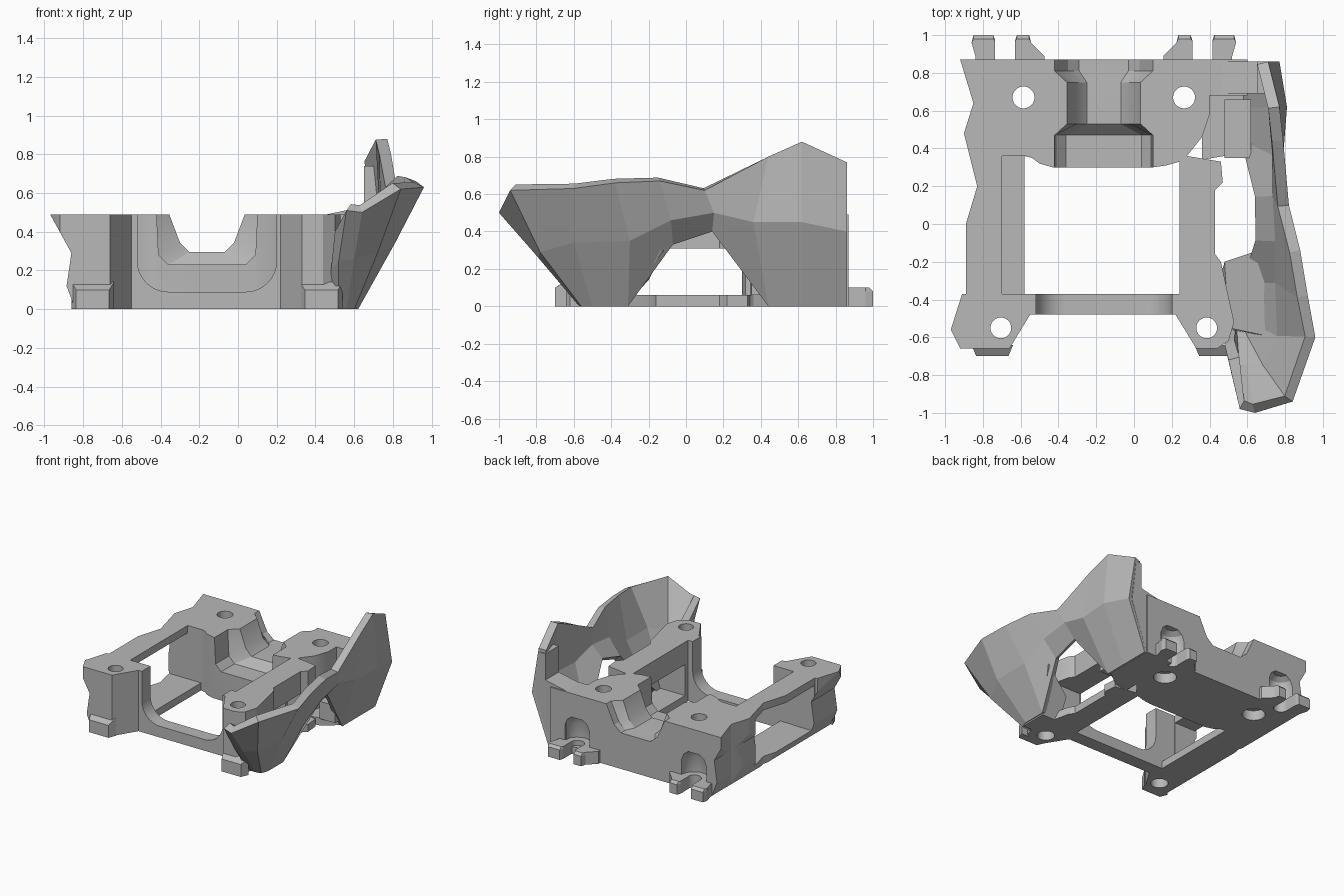
import bpy, bmesh, math

cube = bpy.data.objects.get("Cube")
if cube:
    bpy.data.objects.remove(cube, do_unlink=True)

grey = bpy.data.materials.new("plain_grey")
grey.use_nodes = True
GREY = (0.48, 0.48, 0.48, 1)
grey.diffuse_color = GREY
grey.node_tree.nodes["Principled BSDF"].inputs["Base Color"].default_value = GREY


def make(name, bm):
    bmesh.ops.recalc_face_normals(bm, faces=bm.faces)
    me = bpy.data.meshes.new(name)
    bm.to_mesh(me)
    bm.free()
    me.materials.append(grey)
    ob = bpy.data.objects.new(name, me)
    bpy.context.collection.objects.link(ob)
    return ob


def loft(name, rings):
    """Join matching closed rings of points and cap both ends."""
    bm = bmesh.new()
    rows = [[bm.verts.new(p) for p in ring] for ring in rings]
    bm.faces.new(rows[0])
    bm.faces.new(rows[-1])
    n = len(rows[0])
    for a, b in zip(rows, rows[1:]):
        for i in range(n):
            j = (i + 1) % n
            bm.faces.new((a[i], a[j], b[j], b[i]))
    return make(name, bm)


def prism(name, pts, lo, hi, axis="z"):
    """Extrude a 2D outline: xy along z, or xz along y."""
    if axis == "z":
        return loft(name, [[(x, y, d) for x, y in pts] for d in (lo, hi)])
    return loft(name, [[(x, d, z) for x, z in pts] for d in (lo, hi)])


def box(name, x0, x1, y0, y1, z0, z1):
    return prism(name, [(x0, y0), (x1, y0), (x1, y1), (x0, y1)], z0, z1)


def disc(x, y, r, n=32):
    return [(x + r * math.cos(math.tau * i / n), y + r * math.sin(math.tau * i / n)) for i in range(n)]


def apply(ob, mod):
    bpy.context.view_layer.objects.active = ob
    bpy.ops.object.modifier_apply(modifier=mod.name)


def cut(ob, cutter):
    mod = ob.modifiers.new("cut", "BOOLEAN")
    mod.operation, mod.solver, mod.object = "DIFFERENCE", "EXACT", cutter
    apply(ob, mod)
    bpy.data.objects.remove(cutter, do_unlink=True)


MID = -0.16   # symmetry line of the frame
TOP = 0.49

# Frame: full outline, then carved
frame = prism("frame", [
    (-0.92, 0.87), (-0.85, 0.64), (-0.9, 0.48), (-0.83, 0.2), (-0.89, 0), (-0.89, -0.37),
    (-0.91, -0.37), (-0.97, -0.56), (-0.92, -0.66), (-0.66, -0.66), (-0.55, -0.48),
    (0.22, -0.48), (0.33, -0.66), (0.44, -0.66), (0.5, -0.62), (0.53, -0.52), (0.46, -0.2),
    (0.43, -0.16), (0.43, 0.18), (0.47, 0.22), (0.46, 0.33), (0.28, 0.36), (0.36, 0.46),
    (0.4, 0.58), (0.4, 0.68), (0.6, 0.68), (0.6, 0.87)], 0, TOP)

# Central opening
cut(frame, prism("opening", [
    (-0.58, -0.37), (0.24, -0.37), (0.24, 0.33), (0.17, 0.31), (0.1, 0.3), (-0.43, 0.3),
    (-0.5, 0.32), (-0.54, 0.35), (-0.58, 0.36)], -0.1, 0.6))
cut(frame, box("shelf_cut", -0.7, -0.57, -0.37, 0.36, 0.06, 0.6))

# Side windows under the top rails
cut(frame, box("left_window", -1.2, -0.57, -0.365, 0.36, 0.06, 0.43))
cut(frame, box("right_window", 0.2, 0.56, -0.33, 0.345, 0.06, 0.31))

# Flared outer flank
cut(frame, prism("flank_cut", [
    (-1.2, -0.1), (-0.83, -0.1), (-0.84, 0), (-0.885, 0.12), (-0.86, 0.29), (-0.97, TOP),
    (-1.02, 0.6), (-1.2, 0.6)], -1, 1, "y"))

# Rounded U between the front posts
arc = [(0.2 + 0.16 * math.cos(a), 0.25 - 0.16 * math.sin(a))
       for a in (math.pi / 2 * i / 8 for i in range(9))]
half_u = [(0.36, 0.6)] + arc
cut(frame, prism("front_u", [(MID + x, z) for x, z in half_u] +
                 [(MID - x, z) for x, z in reversed(half_u)], -0.6, -0.365, "y"))


# Notch through the rear block, flared at both ends
def notch_ring(y, top, low, flat, floor):
    s = [(top, 0.6), (top, TOP), (low, floor + 0.05), (flat, floor)]
    return ([(MID + x, y, z) for x, z in s] +
            [(MID - x, y, z) for x, z in reversed(s)])


narrow = (0.195, 0.14, 0.09, 0.295)
wide = (0.26, 0.25, 0.2, 0.23)
rear = (0.26, 0.19, 0.13, 0.29)
cut(frame, loft("notch", [notch_ring(y, *s) for y, s in (
    (0.2, wide), (0.47, wide), (0.53, narrow), (0.75, narrow), (0.81, rear), (0.95, rear))]))

# Screw holes with counterbores, and rounded rear pockets
for side in (-1, 1):
    for x, y, r, big in ((0.425, 0.67, 0.058, 0.085), (0.545, -0.55, 0.055, 0.065)):
        cx = MID + side * x
        cut(frame, prism("hole", disc(cx, y, r), -0.1, 0.6))
        cut(frame, prism("counterbore", disc(cx, y, big), -0.1, 0.08))
    px = MID + side * 0.52
    cut(frame, loft("pocket", [[(x, y, z) for x, y in disc(px, 0.87, r)]
                               for z, r in ((0.1, 0.11), (0.22, 0.11), (0.27, 0.09), (0.3, 0.05))]))
    cut(frame, prism("slot", disc(px, 0.87, 0.055), -0.1, 0.11))

    # Rear hooks with chamfered tips
    for label, sx, near, far, root in (("outer_hook", side, 0.055, 0.18, 0.16),
                                       ("inner_hook", -side, 0.05, 0.135, 0.205)):
        o = [(near, 0.86), (near, 0.97), (near + 0.01, 1.0), (far - 0.01, 1.0), (far, 0.96),
             (root, 0.89), (root, 0.86)]
        loft(label, [[(px + sx * x, min(y, tip), z) for x, y in o]
                     for z, tip in ((0, 1), (0.08, 1), (0.1, 0.98))])

    # Front feet, tapered toward the tip
    fx = MID + side * 0.59
    loft("front_foot", [[(fx - w, y, 0), (fx + w, y, 0), (fx + w, y, h), (fx - w, y, h)]
                        for y, w, h in ((-0.7, 0.085, 0.1), (-0.64, 0.11, 0.14))])

# Floor pieces tying the guard to the frame
prism("rear_floor", [(0.36, 0.34), (0.48, 0.36), (0.61, 0.46), (0.61, 0.86), (0.36, 0.86)], 0, 0.06)
box("rear_bracket", 0.48, 0.62, 0.35, 0.66, 0.06, 0.2)
prism("rear_web", [(0.46, 0), (0.6, 0), (0.74, 0.4), (0.7, 0.74), (0.65, 0.74), (0.65, 0.53),
                   (0.46, 0.49)], 0.69, 0.86, "y")
loft("front_web", [
    [(0.46, -0.55, 0), (0.6, -0.55, 0), (0.74, -0.6, 0.28), (0.5, -0.55, 0.14)],
    [(0.44, -0.33, 0), (0.6, -0.33, 0), (0.72, -0.12, 0.3), (0.48, -0.2, 0.14)]])

# Guard: a faceted shell, stations run from the front fold to the rear edge
stations = [
    [(0.49, -0.58, 0.01), (0.48, -0.64, 0.2), (0.5, -0.72, 0.4)],
    [(0.52, -0.57, 0), (0.52, -0.78, 0.25), (0.56, -0.98, 0.51)],
    [(0.56, -0.57, 0), (0.6, -0.79, 0.26), (0.64, -1.0, 0.5)],
    [(0.6, -0.56, 0), (0.72, -0.78, 0.29), (0.84, -0.94, 0.62)],
    [(0.62, -0.5, 0), (0.81, -0.6, 0.34), (0.96, -0.6, 0.63)],
    [(0.62, -0.31, 0), (0.8, -0.3, 0.35), (0.92, -0.38, 0.66)],
    [(0.69, -0.07, 0.33), (0.8, -0.08, 0.46), (0.88, -0.14, 0.67)],
    [(0.69, 0.14, 0.4), (0.79, 0.15, 0.5), (0.82, 0.1, 0.62)],
    [(0.62, 0.44, 0), (0.79, 0.36, 0.45), (0.79, 0.44, 0.8)],
    [(0.62, 0.62, 0), (0.81, 0.62, 0.45), (0.77, 0.62, 0.88)],
    [(0.62, 0.86, 0), (0.77, 0.86, 0.4), (0.71, 0.86, 0.77)]]
bm = bmesh.new()
rows = [[bm.verts.new(p) for p in s] for s in stations]
for a, b in zip(rows, rows[1:]):
    for k in range(2):
        bm.faces.new((a[k], b[k], b[k + 1], a[k + 1]))
guard = make("side_guard", bm)
if sum(p.normal.x for p in guard.data.polygons) < 0:
    guard.data.flip_normals()
shell = guard.modifiers.new("shell", "SOLIDIFY")
shell.thickness, shell.offset = 0.06, -1
apply(guard, shell)

# Smooth the round cuts only
bpy.ops.object.select_all(action="DESELECT")
frame.select_set(True)
bpy.context.view_layer.objects.active = frame
bpy.ops.object.shade_smooth_by_angle(angle=math.radians(25))
